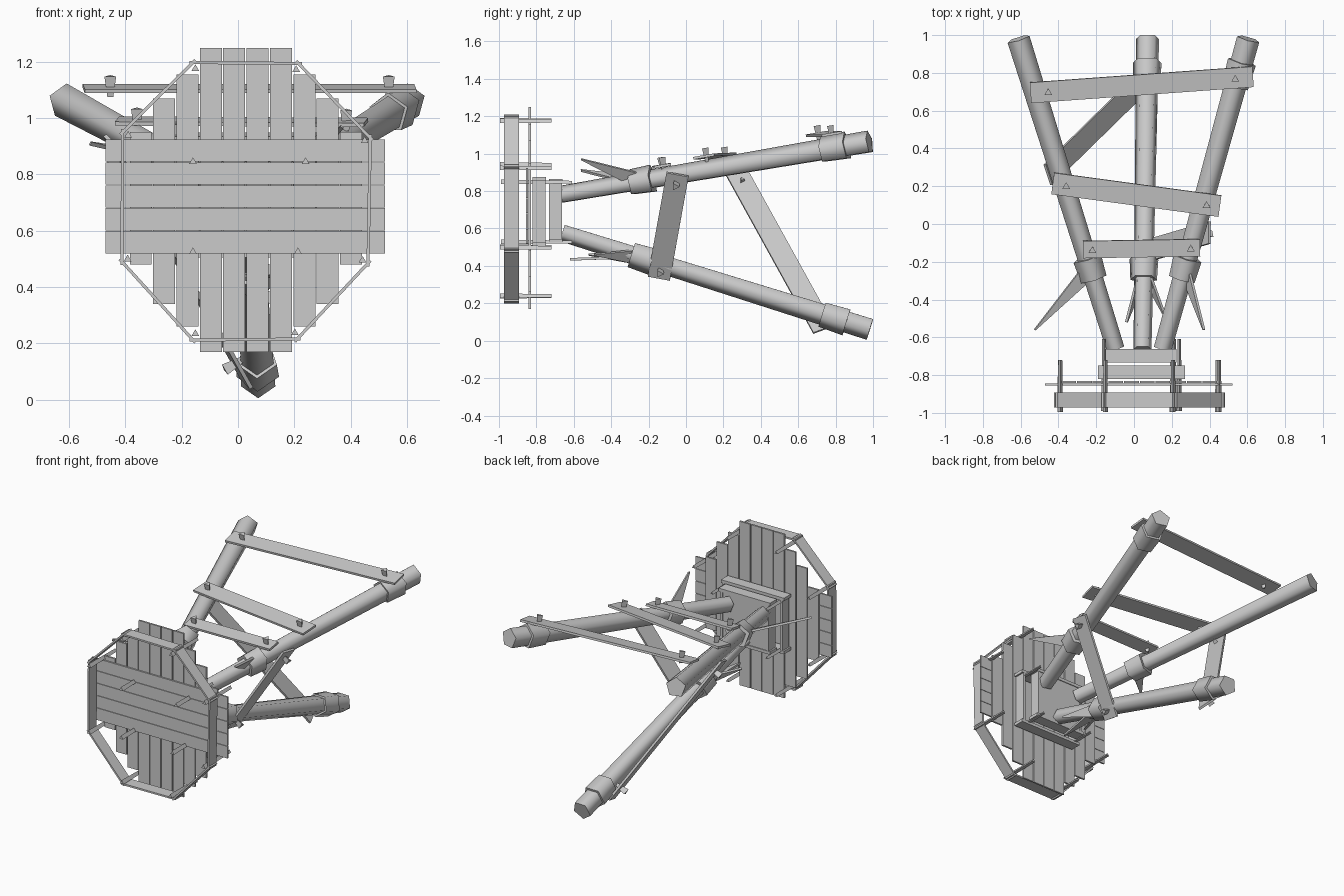
import bpy, bmesh, math
from mathutils import Vector as V

if "Cube" in bpy.data.objects:
    bpy.data.objects.remove(bpy.data.objects["Cube"])

wood = bpy.data.materials.new("grey_wood")
wood.diffuse_color = (0.6, 0.6, 0.6, 1)
wood.use_nodes = True
wood.node_tree.nodes["Principled BSDF"].inputs["Base Color"].default_value = wood.diffuse_color


def finish(name, bm, smooth=0):
    bmesh.ops.recalc_face_normals(bm, faces=bm.faces)
    me = bpy.data.meshes.new(name)
    bm.to_mesh(me)
    bm.free()
    me.materials.append(wood)
    ob = bpy.data.objects.new(name, me)
    bpy.context.collection.objects.link(ob)
    if smooth:
        bpy.ops.object.select_all(action='DESELECT')
        bpy.context.view_layer.objects.active = ob
        ob.select_set(True)
        bpy.ops.object.shade_smooth_by_angle(angle=math.radians(smooth))
    return ob


def loft(name, rings, smooth=0):
    """Closed solid through rings of equal point count."""
    bm = bmesh.new()
    rv = [[bm.verts.new(p) for p in r] for r in rings]
    n = len(rv[0])
    for a, b in zip(rv, rv[1:]):
        for i in range(n):
            bm.faces.new((a[i], a[(i + 1) % n], b[(i + 1) % n], b[i]))
    bm.faces.new(rv[0])
    bm.faces.new(rv[-1])
    return finish(name, bm, smooth)


def plank(name, a, b, width, thick, normal, end_width=None):
    """Board from a to b; normal is the direction of its broad face."""
    a, b, n = V(a), V(b), V(normal)
    d = (b - a).normalized()
    side = d.cross(n).normalized()
    n = side.cross(d).normalized()
    rings = []
    for p, w in ((a, width), (b, width if end_width is None else end_width)):
        rings.append([p + side * sx * w / 2 + n * sn * thick / 2
                      for sx, sn in ((-1, -1), (1, -1), (1, 1), (-1, 1))])
    return loft(name, rings)


def rod(name, a, b, r0, r1, sides, smooth=0, up=(0, 0, 1)):
    a, b = V(a), V(b)
    d = (b - a).normalized()
    s = d.cross(V(up)).normalized()
    u = s.cross(d)
    rings = []
    for p, r in ((a, r0), (b, r1)):
        rings.append([p + r * (s * math.sin(t) + u * math.cos(t))
                      for t in (math.tau * i / sides for i in range(sides))])
    return loft(name, rings, smooth)


# Shield: vertical boards, stepped symmetrically about the middle
cx = 0.028
spans = [(0.17, 1.25), (0.17, 1.25), (0.26, 1.155), (0.34, 1.07), (0.48, 0.95)]
for i, (lo, hi) in enumerate(spans):
    for s in (-1, 1):
        x = cx + s * (0.0415 + 0.083 * i)
        plank("upright_board", (x, -0.836, lo), (x, -0.836, hi), 0.078, 0.012, (0, 1, 0))

# Shield: horizontal boards in front
for i in range(5):
    z = 0.559 + 0.0815 * i
    plank("cross_board", (-0.47, -0.85, z), (0.522, -0.85, z), 0.079, 0.01, (0, 1, 0))

# Eight-sided rim of thin slats, with pegs at its corners
rim = [(-0.16, 1.198), (0.215, 1.194), (0.47, 0.93), (0.462, 0.485),
       (0.21, 0.215), (-0.16, 0.212), (-0.412, 0.49), (-0.41, 0.95)]
mid = V((cx, -0.932, 0.7))
for i in range(8):
    a, b = (V((rim[k % 8][0], -0.932, rim[k % 8][1])) for k in (i, i + 1))
    over = (b - a).normalized() * 0.012
    plank("rim_slat", a - over, b + over, 0.08, 0.011, (a + b) / 2 - mid)
for x, z in rim:
    px, pz = x + (cx - x) * 0.045, z + (0.7 - z) * 0.045
    rod("rim_peg", (px, -0.995, pz), (px, -0.72, pz), 0.016, 0.012, 3)
for x, z in ((-0.16, 0.845), (0.24, 0.845), (-0.16, 0.525), (0.213, 0.525)):
    rod("shield_peg", (x, -0.99, z), (x, -0.61, z), 0.016, 0.01, 3)

# Stepped mount behind the shield: two open frames and a back plate
for name, y, x0, x1, z0, z1 in (("outer", -0.785, -0.19, 0.27, 0.515, 0.865),
                                ("inner", -0.697, -0.15, 0.225, 0.535, 0.855)):
    for z in (z0, z1):
        plank(name + "_mount_rail", (x0, y, z), (x1, y, z), 0.072, 0.02, (0, 0, 1))
    for x in (x0 + 0.02, x1 - 0.02):
        plank(name + "_mount_side", (x, y, z0), (x, y, z1), 0.07, 0.018, (1, 0, 0))
plank("mount_back_plate", (0.038, -0.675, 0.54), (0.038, -0.675, 0.85), 0.34, 0.018, (0, 1, 0))

# Three legs with collars
legs = {"left": (V((-0.098, -0.66, 0.78)), V((-0.612, 0.98, 1.06))),
        "right": (V((0.152, -0.66, 0.78)), V((0.605, 0.98, 1.06))),
        "lower": (V((0.045, -0.66, 0.58)), V((0.072, 0.985, 0.066)))}


def on_leg(leg, y):
    a, b = legs[leg]
    return a + (b - a) * ((y - a.y) / (b.y - a.y))


for leg, (a, b) in legs.items():
    up = (0, 0, -1) if leg == "lower" else (0, 0, 1)
    rod(leg + "_leg", a, b, 0.05, 0.064, 5, 80, up)
    collars = [(-0.29, -0.18)] + ([] if leg == "left" else [(0.73, 0.86)])
    for y0, y1 in collars:
        rod(leg + "_collar", on_leg(leg, y0), on_leg(leg, y1), 0.074, 0.08, 5, 80, up)

# Planks tying the legs together, each nailed at both ends
top_n = (0, -0.17, 1)
left_n, right_n = (-0.85, -0.1, -0.5), (0.85, -0.1, -0.5)
ties = [("rear_top_tie", (-0.548, 0.695, 1.105), (0.63, 0.78, 1.105), 0.11, top_n),
        ("middle_top_tie", (-0.43, 0.215, 0.99), (0.455, 0.095, 0.985), 0.115, top_n),
        ("front_top_tie", (-0.27, -0.135, 0.935), (0.35, -0.125, 0.935), 0.092, top_n),
        ("left_brace", (-0.455, 0.26, 0.92), (0.03, 0.735, 0.06), 0.12, left_n),
        ("right_brace", (0.40, -0.045, 0.89), (0.06, -0.145, 0.335), 0.12, right_n)]
for name, a, b, w, n in ties:
    plank(name, a, b, w, 0.014, n)
    a, b, n = V(a), V(b), V(n).normalized()
    for t in (0.08, 0.92):
        p = a + (b - a) * t
        rod(name + "_nail", p - n * 0.03, p + n * 0.045, 0.012, 0.024, 3, up=(0, 1, 0))

# Split shards pointing forward from the collars
shards = [("left", (-0.525, -0.56, 0.91), (0.3, -0.3, 1)),
          ("right", (0.37, -0.56, 0.97), (-1, 0, 0.5)),
          ("lower", (-0.04, -0.52, 0.46), (1, 0, 0.5)),
          ("lower", (0.165, -0.49, 0.46), (-1, 0, 0.5)),
          ("lower", (0.04, -0.62, 0.435), (0, 0.2, 1))]
for leg, tip, n in shards:
    tip = V(tip)
    base = on_leg(leg, -0.24)
    base += (tip - base).normalized() * 0.03
    plank(leg + "_shard", base, tip, 0.085, 0.014, n, 0.006)
